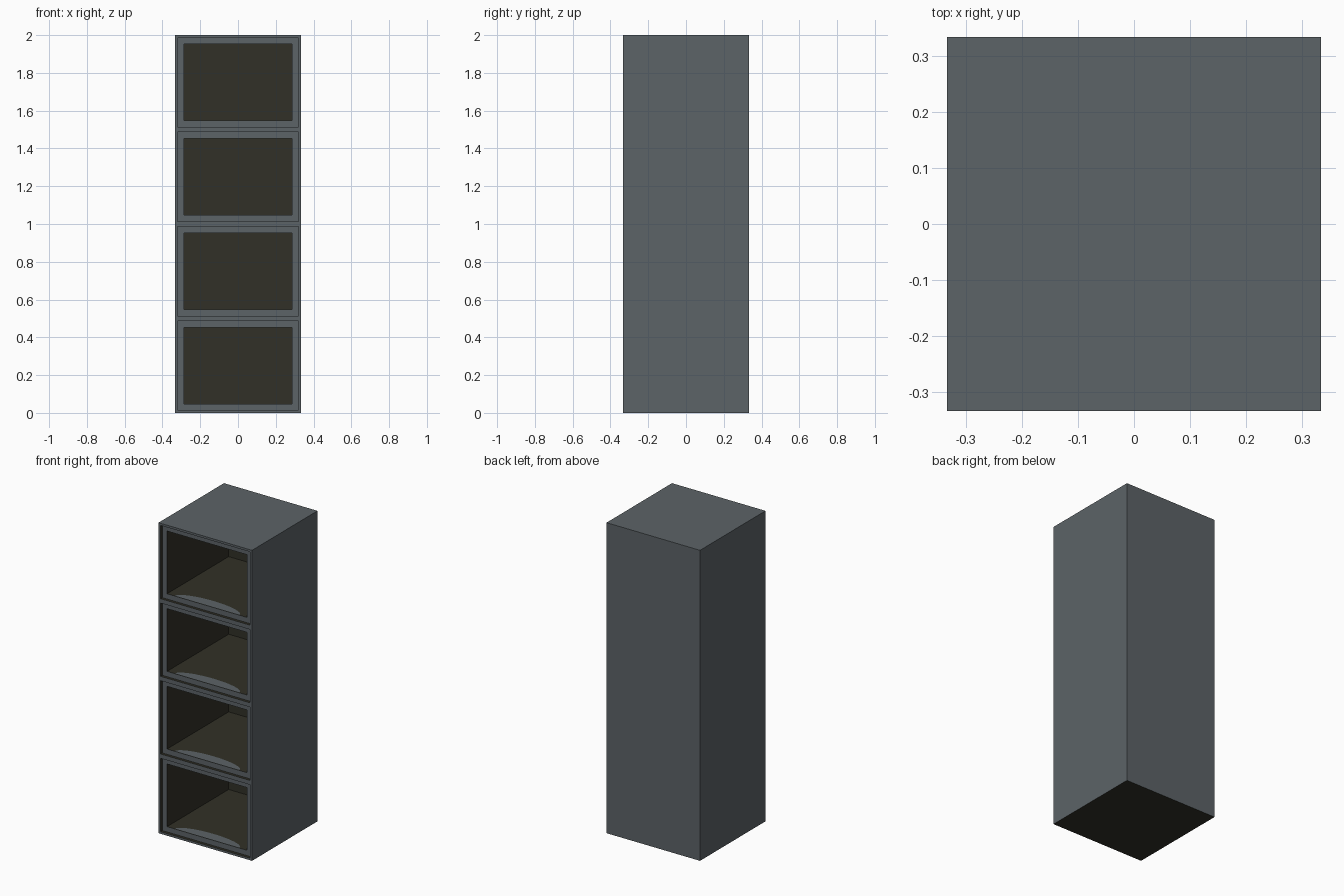
import bpy, bmesh, math

if "Cube" in bpy.data.objects:
    bpy.data.objects.remove(bpy.data.objects["Cube"])

W = 0.333          # half width and half depth
H = 2.0
CELLS = 4
CELL_H = H / CELLS
FRAME_Y = -W + 0.018   # front of the recessed frames
BACK_Y = 0.312         # inside back wall


def material(name, rgb):
    m = bpy.data.materials.new(name)
    m.diffuse_color = (*rgb, 1.0)
    m.use_nodes = True
    m.node_tree.nodes["Principled BSDF"].inputs["Base Color"].default_value = m.diffuse_color
    return m


grey = material("slate grey", (0.107, 0.125, 0.136))
dark = material("dark olive", (0.031, 0.030, 0.020))


def make_object(name, bm):
    me = bpy.data.meshes.new(name)
    bm.to_mesh(me)
    bm.free()
    me.materials.append(grey)
    me.materials.append(dark)
    ob = bpy.data.objects.new(name, me)
    bpy.context.collection.objects.link(ob)
    return ob


def ring(bm, inset, y, z0, z1):
    x = W - inset
    return [bm.verts.new(p) for p in ((-x, y, z0 + inset), (x, y, z0 + inset),
                                      (x, y, z1 - inset), (-x, y, z1 - inset))]


def bridge(bm, a, b, mat):
    for i in range(4):
        j = (i + 1) % 4
        bm.faces.new((a[i], a[j], b[j], b[i])).material_index = mat


bm = bmesh.new()

# outer shell: sides, top, back and a dark underside
front = ring(bm, 0, -W, 0, H)
back = ring(bm, 0, W, 0, H)
bridge(bm, front, back, 0)
bm.faces.new(back)
bm.faces.ensure_lookup_table()
bm.faces[0].material_index = 1

# each compartment: rim, recess, frame, deep interior
for c in range(CELLS):
    z0, z1 = c * CELL_H, (c + 1) * CELL_H
    steps = [(0, -W, 0), (0.014, -W, 0), (0.014, FRAME_Y, 1),
             (0.048, FRAME_Y, 0), (0.048, BACK_Y, 1)]
    previous = None
    for inset, y, mat in steps:
        current = ring(bm, inset, y, z0, z1)
        if previous:
            bridge(bm, previous, current, mat)
        previous = current
    bm.faces.new(previous).material_index = 1

bmesh.ops.remove_doubles(bm, verts=bm.verts, dist=1e-5)
bmesh.ops.recalc_face_normals(bm, faces=bm.faces)
make_object("cabinet", bm)

# curved grey lip lying on the front of each compartment floor
for c in range(CELLS):
    bm = bmesh.new()
    z = c * CELL_H + 0.0495
    arc = [bm.verts.new((0.23 * math.cos(t * math.pi / 16),
                         FRAME_Y + 0.001 + 0.07 * math.sin(t * math.pi / 16), z))
           for t in range(17)]
    bm.faces.new(arc)
    bmesh.ops.recalc_face_normals(bm, faces=bm.faces)
    for f in bm.faces:
        if f.normal.z < 0:
            f.normal_flip()
    make_object(f"floor_lip_{c + 1}", bm)
